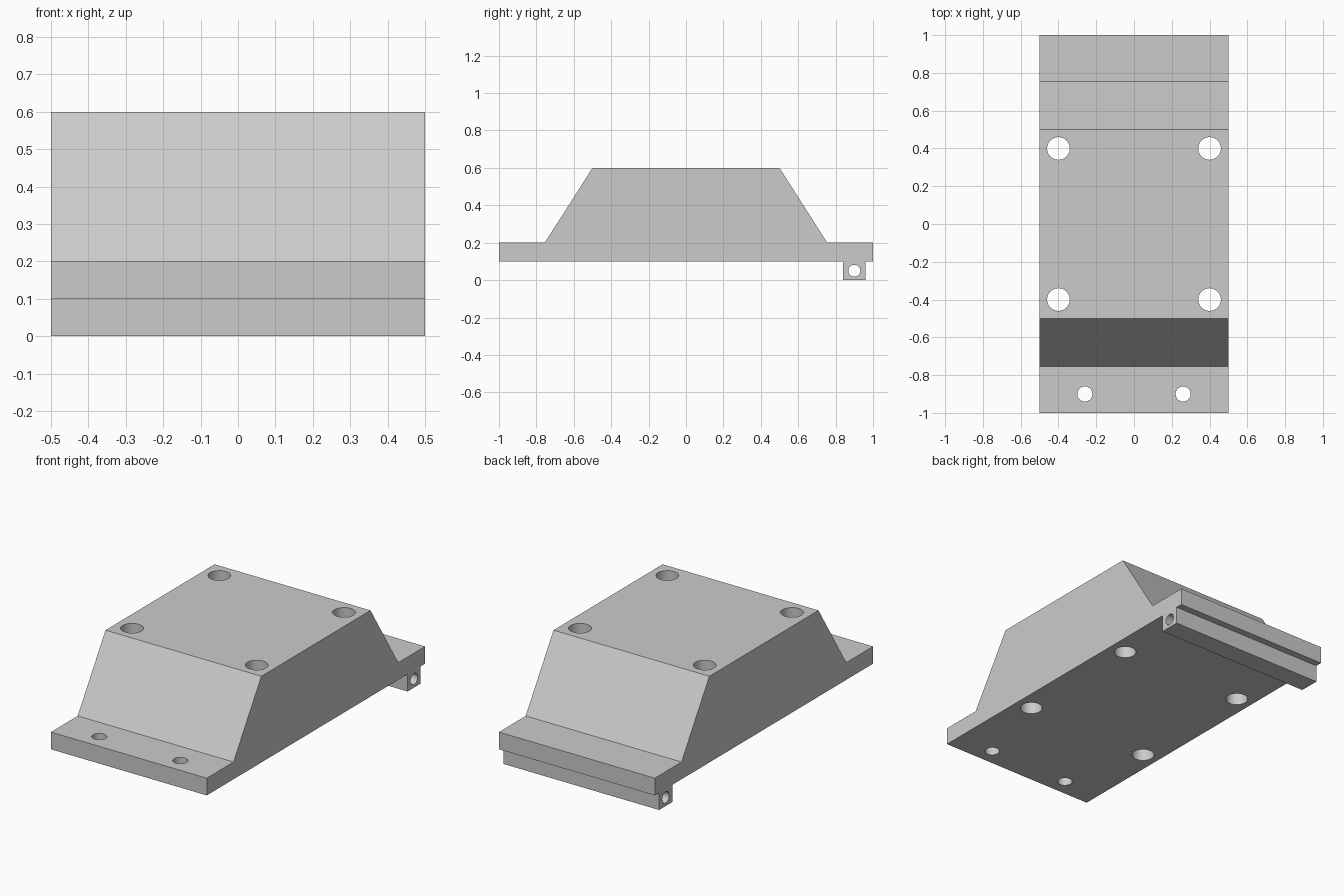
import bpy
import bmesh
from math import pi

cube = bpy.data.objects.get("Cube")
if cube:
    bpy.data.objects.remove(cube, do_unlink=True)

grey = bpy.data.materials.new("plain grey")
grey.use_nodes = True
colour = (0.6, 0.6, 0.6, 1)
grey.diffuse_color = colour
grey.node_tree.nodes["Principled BSDF"].inputs["Base Color"].default_value = colour

HALF_WIDTH = 0.5


def extrude_profile(name, profile):
    """Sweep a closed (y, z) outline across the full width."""
    bm = bmesh.new()
    face = bm.faces.new([bm.verts.new((-HALF_WIDTH, y, z)) for y, z in profile])
    out = bmesh.ops.extrude_face_region(bm, geom=[face])
    moved = [v for v in out["geom"] if isinstance(v, bmesh.types.BMVert)]
    bmesh.ops.translate(bm, verts=moved, vec=(2 * HALF_WIDTH, 0, 0))
    bmesh.ops.recalc_face_normals(bm, faces=bm.faces)
    mesh = bpy.data.meshes.new(name)
    bm.to_mesh(mesh)
    bm.free()
    mesh.materials.append(grey)
    obj = bpy.data.objects.new(name, mesh)
    bpy.context.collection.objects.link(obj)
    return obj


def drill(target, name, location, radius, rotation=(0, 0, 0)):
    """Cut a round through hole with a hidden cylinder."""
    bpy.ops.mesh.primitive_cylinder_add(
        vertices=48, radius=radius, depth=3, location=location, rotation=rotation)
    cutter = bpy.context.object
    cutter.name = name
    cutter.data.materials.append(grey)
    mod = target.modifiers.new(name, "BOOLEAN")
    mod.operation = "DIFFERENCE"
    mod.solver = "EXACT"
    mod.object = cutter
    bpy.context.view_layer.objects.active = target
    bpy.ops.object.modifier_apply(modifier=name)
    bpy.data.objects.remove(cutter, do_unlink=True)


# Raised block with end flanges and a hinge bar below the back flange
body = extrude_profile("mounting_block", [
    (-1, 0.1), (0.84, 0.1), (0.84, 0), (0.96, 0), (0.96, 0.1), (1, 0.1),
    (1, 0.2), (0.755, 0.2), (0.5, 0.6), (-0.5, 0.6), (-0.755, 0.2), (-1, 0.2)])

# Vertical bolt holes, mirrored left and right
for side in (-1, 1):
    for y in (-0.4, 0.4):
        drill(body, "bolt_hole", (side * 0.4, y, 0), 0.06)
    drill(body, "flange_hole", (side * 0.26, -0.9, 0), 0.04)

# Pin hole along the hinge bar
drill(body, "pin_hole", (0, 0.9, 0.05), 0.032, (0, pi / 2, 0))

# Round hole walls, crisp outer edges
bpy.ops.object.select_all(action="DESELECT")
body.select_set(True)
bpy.context.view_layer.objects.active = body
bpy.ops.object.shade_smooth_by_angle(angle=pi / 6)
